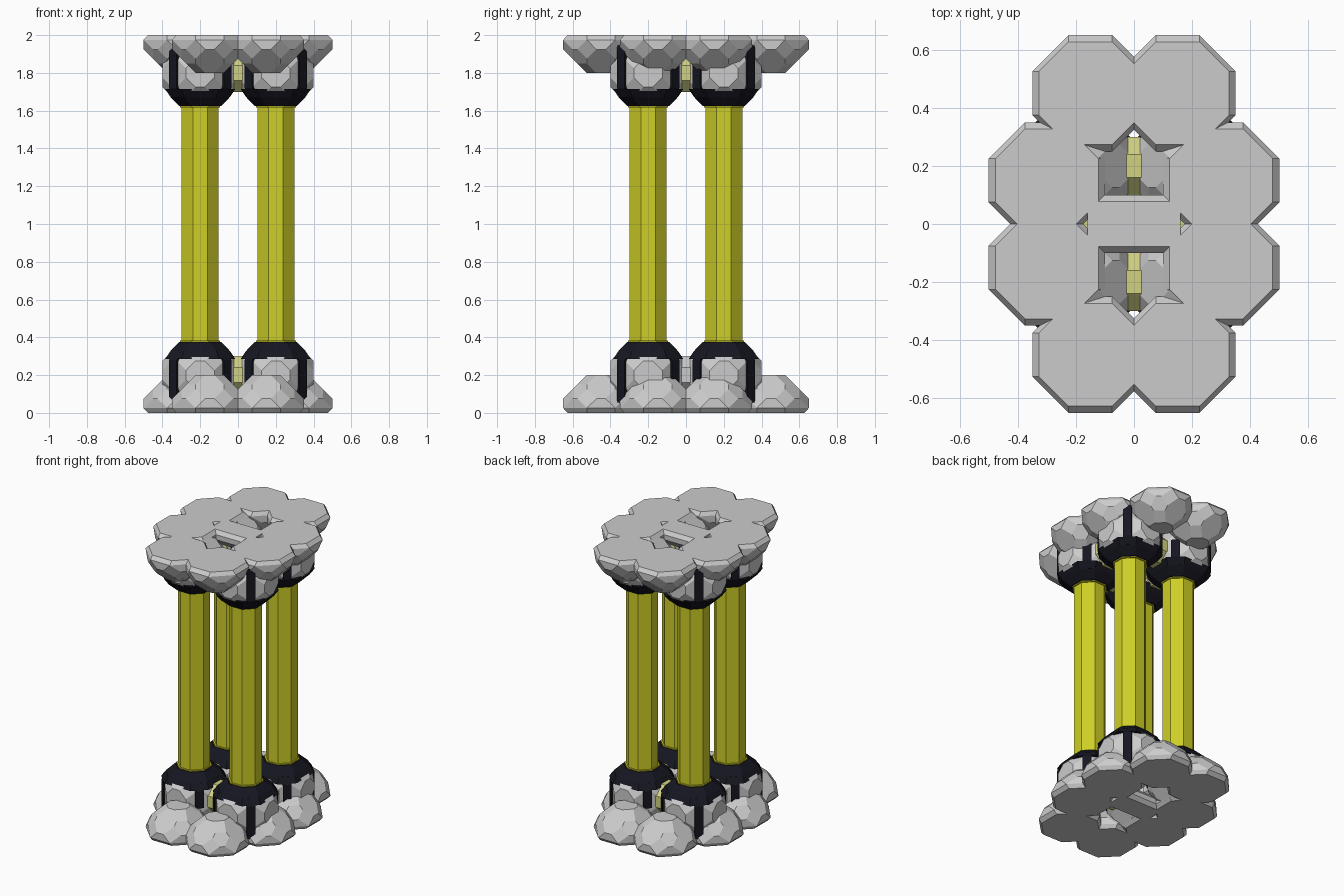
import bpy, bmesh
from itertools import permutations, product
from mathutils import Vector

if "Cube" in bpy.data.objects:
    bpy.data.objects.remove(bpy.data.objects["Cube"])


def material(name, rgb):
    m = bpy.data.materials.new(name)
    m.diffuse_color = (*rgb, 1)
    m.use_nodes = True
    m.node_tree.nodes["Principled BSDF"].inputs["Base Color"].default_value = m.diffuse_color
    return m


YELLOW = material("yellow", (0.62, 0.62, 0.02))
PALE = material("pale_yellow", (0.65, 0.65, 0.22))
BLACK = material("black", (0.008, 0.008, 0.015))


def build(name, solids, mat=None, top=False):
    """One object out of convex solids; top=True mirrors it to the upper end."""
    bm = bmesh.new()
    for pts in solids:
        part = bmesh.new()
        for p in pts:
            part.verts.new((p[0], p[1], 2 - p[2] if top else p[2]))
        res = bmesh.ops.convex_hull(part, input=part.verts[:])
        loose = [v for v in part.verts if not v.link_faces]
        bmesh.ops.delete(part, geom=loose, context='VERTS')
        bmesh.ops.dissolve_limit(part, angle_limit=0.01, verts=part.verts[:], edges=part.edges[:])
        bmesh.ops.recalc_face_normals(part, faces=part.faces[:])
        tmp = bpy.data.meshes.new("tmp")
        part.to_mesh(tmp)
        part.free()
        bm.from_mesh(tmp)
        bpy.data.meshes.remove(tmp)
    me = bpy.data.meshes.new(name)
    bm.to_mesh(me)
    bm.free()
    if mat:
        me.materials.append(mat)
    ob = bpy.data.objects.new(name, me)
    bpy.context.collection.objects.link(ob)


def octagon(r, flat, z, c=(0, 0)):
    return [(c[0] + sx * a, c[1] + sy * b, z)
            for a, b in ((r, flat), (flat, r)) for sx, sy in product((1, -1), repeat=2)]


# chunky faceted boulder
BALL = {tuple(s * v for s, v in zip(sg, p))
        for base in ((0.2, 0.075, 0.025), (0.15, 0.125, 0.075))
        for p in permutations(base) for sg in product((1, -1), repeat=3)}


def ball(x, y, z):
    return [(x + a, y + b, z + c) for a, b, c in BALL]


def lobe(x, y):
    upper = [(x + a, y + b, c) for a, b, c in BALL if c > 0]
    return upper + octagon(0.177, 0.075, 0, (x, y))


def bridge(x, y, along_x):
    """Short octagonal link between two neighbouring boulders."""
    out = []
    for s in (-0.06, 0.06):
        for a, b, _ in octagon(0.1, 0.04, 0):
            out.append((x + s, y + a, 0.2 + b) if along_x else (x + a, y + s, 0.2 + b))
    return out


def arm(cx, cy, dx, dy, z0):
    """Black strap standing on a diagonal side of a boulder."""
    c = Vector((cx, cy, 0))
    d = Vector((dx, dy, 0)).normalized()
    t = Vector((-d.y, d.x, 0))
    pts = []
    for r0, r1, z in ((0.13, 0.205, z0), (0.13, 0.205, 0.28), (0.1, 0.175, 0.325)):
        for r, w in product((r0, r1), (-0.028, 0.028)):
            p = c + d * r + t * w
            pts.append((p.x, p.y, z))
    return pts


signs = list(product((1, -1), repeat=2))
feet = [(0.2 * a, 0.2 * b) for a, b in signs]

for top in (False, True):
    end = "upper" if top else "lower"

    # rocky plate: eight outer lobes and a low centre web
    lobes = [lobe(a * x, b * y) for a, b in signs for x, y in ((0.15, 0.45), (0.3, 0.15))]
    web = [(sx * x, sy * y, z) for sx, sy in signs
           for x, y, z in ((0.16, 0.078, 0), (0.16, 0.1, 0.025), (0.16, 0.1, 0.06), (0.16, 0.05, 0.11))]
    build(end + "_rock_plate", lobes + [web], top=top)

    # boulders that carry the columns
    build(end + "_boulders", [ball(x, y, 0.2)[:] for x, y in feet], top=top)

    # links between boulders
    build(end + "_front_back_links", [bridge(0, s * 0.2, True) for s in (1, -1)], PALE, top)
    build(end + "_side_links", [bridge(s * 0.2, 0, False) for s in (1, -1)],
          PALE if top else None, top)

    # black caps with four diagonal straps each
    straps = []
    for x, y in feet:
        straps.append(octagon(0.186, 0.1, 0.285, (x, y)) + octagon(0.158, 0.085, 0.327, (x, y))
                      + octagon(0.112, 0.05, 0.375, (x, y)))
        for dx, dy in signs:
            outer = dx * x > 0 and dy * y > 0
            straps.append(arm(x, y, dx, dy, 0.055 if outer else 0.16))
    build(end + "_black_straps", straps, BLACK, top)

    # yellow collars at the column ends
    build(end + "_collars", [octagon(0.106, 0.045, 0.36, f) + octagon(0.106, 0.045, 0.382, f)
                             for f in feet], YELLOW, top)

# four octagonal columns
for i, f in enumerate(feet):
    build(f"column_{i + 1}", [octagon(0.098, 0.038, 0.3, f) + octagon(0.098, 0.038, 1.7, f)], YELLOW)
